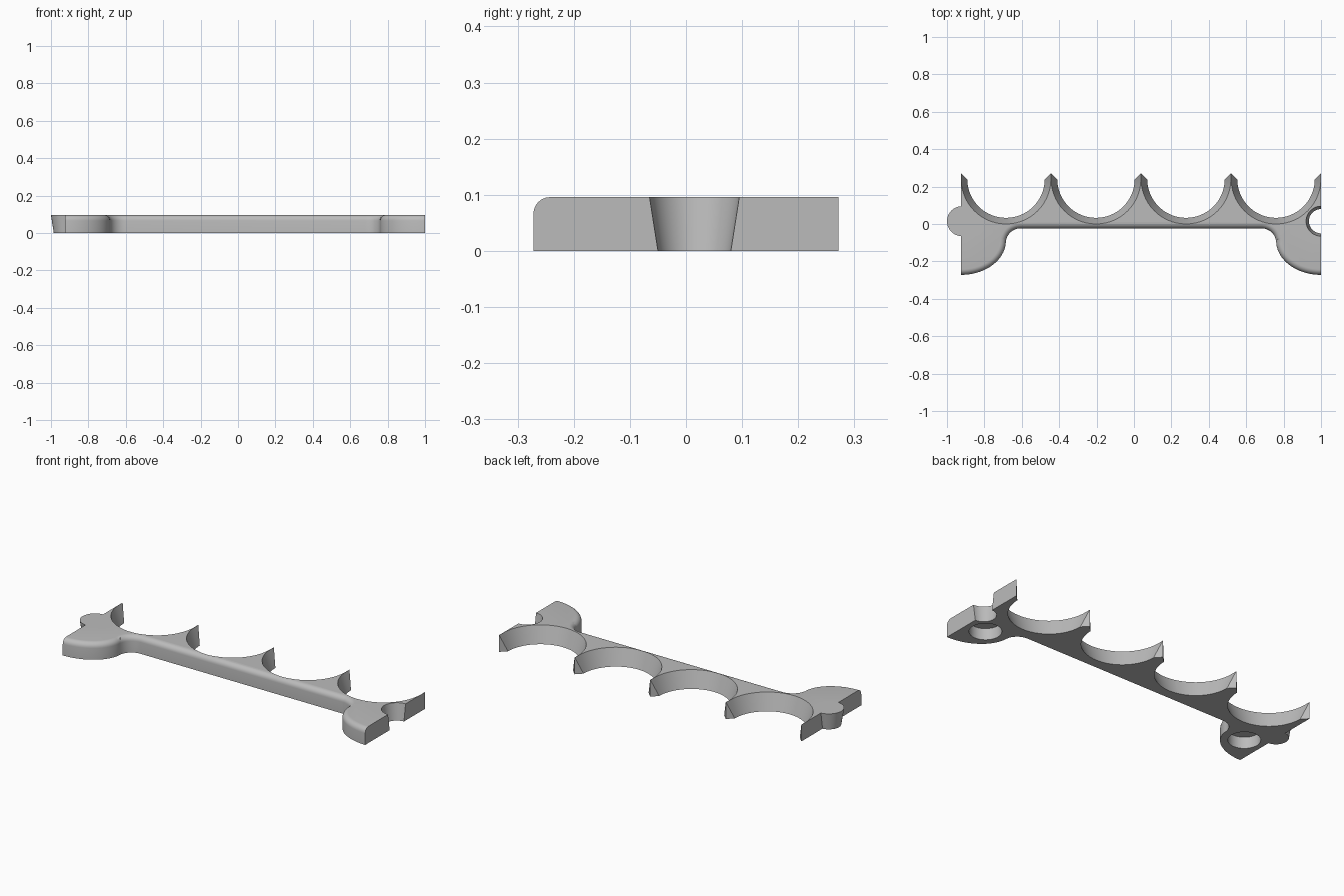
import bpy, bmesh
from math import cos, sin, pi, radians

cube = bpy.data.objects.get("Cube")
if cube:
    bpy.data.objects.remove(cube, do_unlink=True)

H = 0.096                       # plate thickness
LEFT, RIGHT = -0.925, 1.0       # ends of the plate
MID = (LEFT + RIGHT) / 2
BACK = 0.272
PITCH = (RIGHT - LEFT) / 4      # one scallop per quarter
ROUND = 0.03                    # rounding of the upper front edge
PEG_Y = 0.015

grey = bpy.data.materials.new("plain grey")
grey.use_nodes = True
grey.diffuse_color = (0.5, 0.5, 0.5, 1)
grey.node_tree.nodes["Principled BSDF"].inputs["Base Color"].default_value = (0.5, 0.5, 0.5, 1)


def to_object(name, bm):
    bmesh.ops.recalc_face_normals(bm, faces=bm.faces)
    mesh = bpy.data.meshes.new(name)
    bm.to_mesh(mesh)
    bm.free()
    mesh.materials.append(grey)
    obj = bpy.data.objects.new(name, mesh)
    bpy.context.collection.objects.link(obj)
    return obj


def loft(name, lower, upper, z0, z1):
    """Solid between two matching outlines."""
    bm = bmesh.new()
    a = [bm.verts.new((x, y, z0)) for x, y in lower]
    b = [bm.verts.new((x, y, z1)) for x, y in upper]
    bm.faces.new(a)
    bm.faces.new(b)
    for i in range(len(a)):
        j = (i + 1) % len(a)
        bm.faces.new((a[i], a[j], b[j], b[i]))
    return to_object(name, bm)


def arc(cx, cy, rx, ry, start, end, n):
    steps = [radians(start + (end - start) * i / n) for i in range(n + 1)]
    return [(cx + rx * cos(t), cy + ry * sin(t)) for t in steps]


def taper(name, x, y, r0, r1, z0, z1):
    """Tapered round solid."""
    return loft(name, arc(x, y, r0, r0, 0, 352.5, 47), arc(x, y, r1, r1, 0, 352.5, 47), z0, z1)


def combine(target, tool, operation):
    tool.hide_render = True
    mod = target.modifiers.new(tool.name, 'BOOLEAN')
    mod.operation = operation
    mod.solver = 'EXACT'
    mod.object = tool
    bpy.context.view_layer.objects.active = target
    bpy.ops.object.modifier_apply(modifier=mod.name)
    bpy.data.objects.remove(tool, do_unlink=True)


# Front outline: curved foot, hollow corner, straight bar, mirrored foot
half = arc(LEFT, -0.09, 0.24, BACK - 0.09, 270, 360, 18)
half += arc(-0.605, -0.10, 0.08, 0.077, 180, 90, 12)[1:]
front = half + [(2 * MID - x, y) for x, y in reversed(half)]

# Back outline: pointed prongs with sloping tips
back = [(RIGHT, BACK)]
for i in range(4):
    x = RIGHT - i * PITCH
    back += [(x - 0.1, BACK - 0.1), (x - PITCH + 0.1, BACK - 0.1), (x - PITCH, BACK)]

rack = loft("scalloped_rack", front + back, front + back, 0, H)

# Rounded upper front edge
bm = bmesh.new()
bm.from_mesh(rack.data)
bm.verts.ensure_lookup_table()
offset = len(front + back)
edges = [bm.edges.get((bm.verts[offset + i], bm.verts[offset + i + 1])) for i in range(len(front) - 1)]
bmesh.ops.bevel(bm, geom=edges, offset=ROUND, offset_type='OFFSET', segments=6,
                profile=0.5, affect='EDGES', clamp_overlap=False)
bm.to_mesh(rack.data)
bm.free()

# Tapered scallops, open at the back
def scallop(x, z):
    r = 0.207 + (0.2398 - 0.207) * z / H
    return [(x - r, 0.4)] + arc(x, 0.24, r, r, 180, 360, 40) + [(x + r, 0.4)]

for i in range(4):
    x = LEFT + PITCH * (i + 0.5)
    combine(rack, loft("scallop_cutter", scallop(x, -0.01), scallop(x, H + 0.01), -0.01, H + 0.01), 'DIFFERENCE')

# Joining socket on the left end, blind holes beneath the feet, joining peg
combine(rack, taper("socket_cutter", RIGHT, PEG_Y, 0.0634, 0.0816, -0.01, H + 0.01), 'DIFFERENCE')
for side in (-1, 1):
    combine(rack, taper("foot_hole_cutter", MID + side * 0.85, -0.105, 0.083, 0.083, -0.02, 0.065), 'DIFFERENCE')
combine(rack, taper("joining_peg", -0.92, PEG_Y, 0.065, 0.08, 0, H), 'UNION')

bpy.ops.object.select_all(action='DESELECT')
rack.select_set(True)
bpy.context.view_layer.objects.active = rack
bpy.ops.object.shade_smooth_by_angle(angle=radians(30))
